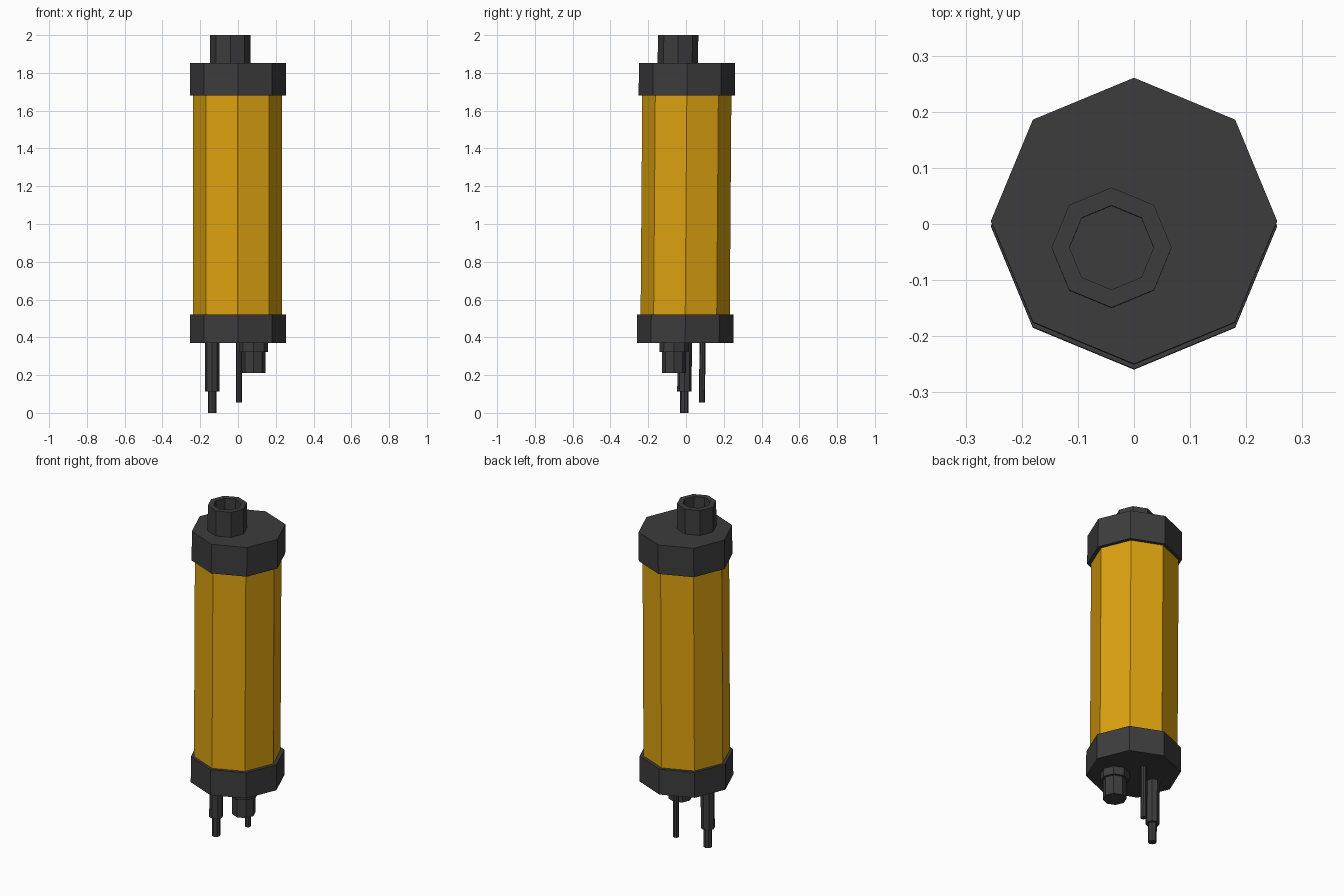
import bpy, bmesh, math

if "Cube" in bpy.data.objects:
    bpy.data.objects.remove(bpy.data.objects["Cube"])

SIDES = 8
LEAN = 0.0075  # the whole object leans very slightly towards +y


def material(name, color):
    m = bpy.data.materials.new(name)
    m.diffuse_color = (*color, 1)
    m.use_nodes = True
    m.node_tree.nodes["Principled BSDF"].inputs["Base Color"].default_value = m.diffuse_color
    return m


amber = material("amber", (0.72, 0.36, 0.005))
charcoal = material("charcoal", (0.046, 0.046, 0.046))


def turned(name, mat, x, y, profile):
    """Closed eight-sided turned part from (radius, z) points, bottom to top."""
    bm = bmesh.new()
    mid = (profile[0][1] + profile[-1][1]) / 2
    rings = []
    for r, z in profile:
        rings.append([bm.verts.new((x + r * math.cos(i * math.tau / SIDES),
                                    y + r * math.sin(i * math.tau / SIDES) + LEAN * (z - mid), z))
                      for i in range(SIDES)])
    for a, b in zip(rings, rings[1:]):
        for i in range(SIDES):
            j = (i + 1) % SIDES
            bm.faces.new((a[i], a[j], b[j], b[i]))
    bm.faces.new(rings[0][::-1])
    bm.faces.new(rings[-1])
    bmesh.ops.recalc_face_normals(bm, faces=bm.faces)
    mesh = bpy.data.meshes.new(name)
    bm.to_mesh(mesh)
    bm.free()
    mesh.materials.append(mat)
    ob = bpy.data.objects.new(name, mesh)
    bpy.context.collection.objects.link(ob)
    return ob


# main cylinder and its end caps
turned("body", amber, -0.002, 0.0, [(0.236, 0.52), (0.236, 1.68)])
turned("top_cap", charcoal, 0, 0.005, [(0.255, 1.68), (0.255, 1.852)])
turned("bottom_cap", charcoal, 0, -0.004, [(0.255, 0.37), (0.255, 0.521)])

# hollow outlet on top: up the outside, over the rim, down the bore
turned("top_outlet", charcoal, -0.04, -0.043,
       [(0.107, 1.85), (0.107, 2.0), (0.075, 2.0), (0.075, 1.855)])

# fittings underneath
turned("stepped_pin", charcoal, -0.137, -0.008,
       [(0.023, 0.0), (0.023, 0.112), (0.038, 0.112), (0.038, 0.372)])
turned("thin_pin", charcoal, 0.005, 0.086, [(0.016, 0.056), (0.016, 0.372)])
turned("collared_plug", charcoal, 0.082, -0.063,
       [(0.064, 0.21), (0.064, 0.322), (0.078, 0.322), (0.078, 0.372)])
